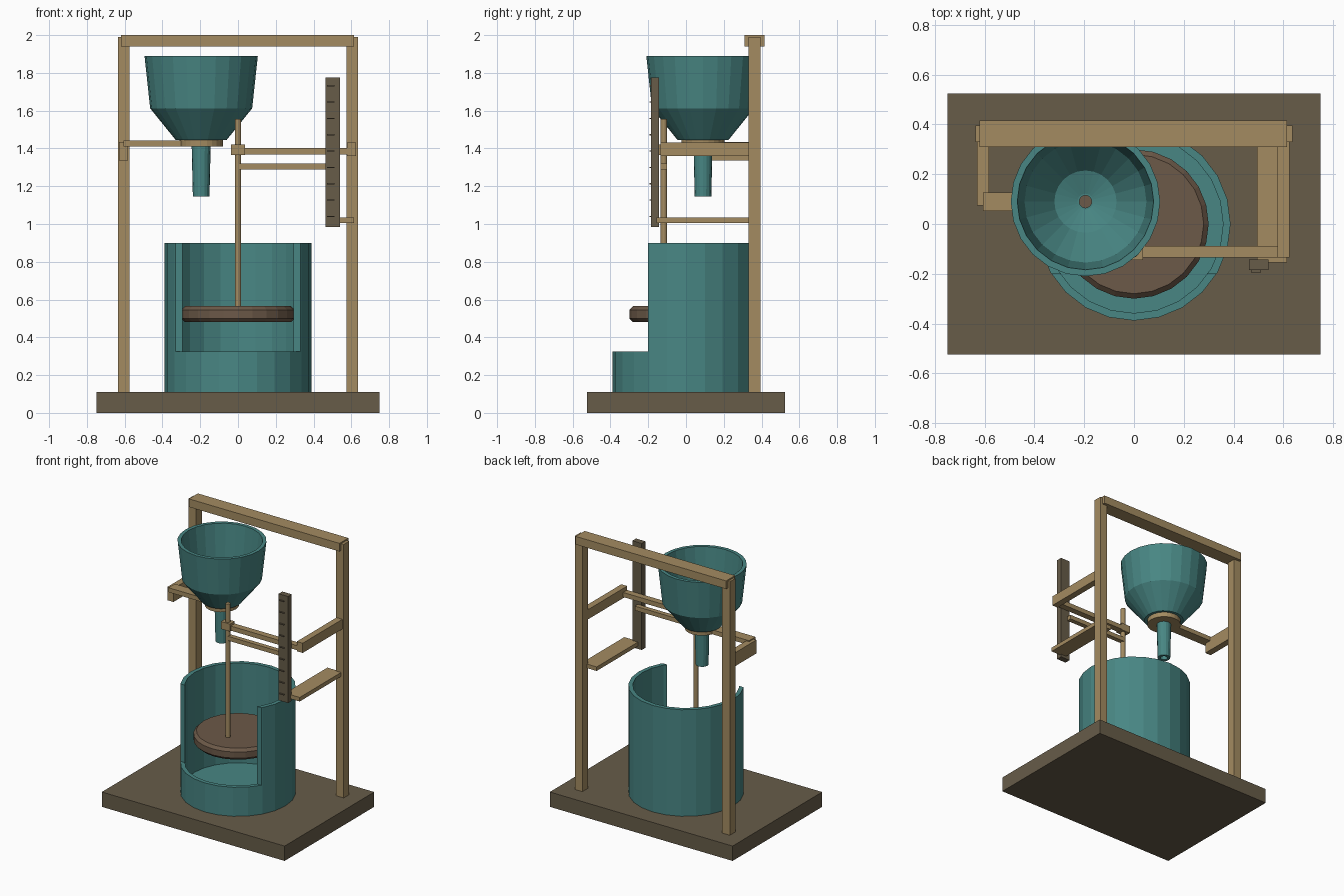
import bpy
import bmesh
import math

cube = bpy.data.objects.get("Cube")
if cube:
    bpy.data.objects.remove(cube, do_unlink=True)


def material(name, rgb):
    mat = bpy.data.materials.new(name)
    mat.use_nodes = True
    mat.diffuse_color = (*rgb, 1)
    mat.node_tree.nodes["Principled BSDF"].inputs["Base Color"].default_value = (*rgb, 1)
    return mat


teal = material("teal", (0.065, 0.24, 0.23))
tan = material("light wood", (0.37, 0.26, 0.12))
brown = material("dark wood", (0.135, 0.107, 0.066))
umber = material("reddish wood", (0.15, 0.1, 0.065))


def finish(name, bm, mat):
    bmesh.ops.recalc_face_normals(bm, faces=bm.faces)
    mesh = bpy.data.meshes.new(name)
    bm.to_mesh(mesh)
    bm.free()
    mesh.materials.append(mat)
    obj = bpy.data.objects.new(name, mesh)
    bpy.context.collection.objects.link(obj)
    return obj


def box(name, xs, ys, zs, mat):
    """Box spanning the given ranges."""
    bm = bmesh.new()
    bmesh.ops.create_cube(bm, size=1)
    for v in bm.verts:
        v.co = [r[0] + (c + 0.5) * (r[1] - r[0]) for r, c in zip((xs, ys, zs), v.co)]
    return finish(name, bm, mat)


def lathe(name, profile, centre, mat, sides=24, closed=False):
    """Turn (radius, z) points about a vertical axis; closed makes a hollow ring."""
    bm = bmesh.new()
    rings = []
    for r, z in profile:
        angles = [2 * math.pi * i / sides for i in range(sides)]
        if r == 0:
            rings.append([bm.verts.new((*centre, z))] * sides)
        else:
            rings.append([bm.verts.new((centre[0] + r * math.cos(a),
                                        centre[1] + r * math.sin(a), z)) for a in angles])
    pairs = list(zip(rings, rings[1:]))
    if closed:
        pairs.append((rings[-1], rings[0]))
    for low, high in pairs:
        for i in range(sides):
            j = (i + 1) % sides
            corners = [low[i], low[j], high[j], high[i]]
            bm.faces.new(list(dict.fromkeys(corners)))
    return finish(name, bm, mat)


# Base and frame
box("base", (-0.75, 0.75), (-0.525, 0.525), (0, 0.11), brown)
for side, x in (("left", 0.605), ("right", -0.605)):
    box(side + "_post", (x - 0.031, x + 0.031), (0.33, 0.395), (0.11, 1.99), tan)
box("crossbeam", (-0.62, 0.615), (0.31, 0.415), (1.94, 2), tan)

# Tank with its front opened above a low lip
tank = lathe("tank", [(0, 0.11), (0.388, 0.11), (0.388, 0.9), (0.358, 0.9),
                      (0.358, 0.16), (0, 0.16)], (0, 0), teal)
cutter = box("tank_cutter", (-1, 1), (-1, -0.2), (0.325, 1.2), teal)
cut = tank.modifiers.new("front opening", "BOOLEAN")
cut.operation = "DIFFERENCE"
cut.solver = "EXACT"
cut.object = cutter
bpy.context.view_layer.objects.active = tank
bpy.ops.object.modifier_apply(modifier=cut.name)
bpy.data.objects.remove(cutter, do_unlink=True)

# Float and its rod
lathe("float", [(0, 0.48), (0.28, 0.48), (0.3, 0.5), (0.3, 0.545), (0.28, 0.565), (0, 0.565)],
      (0, 0), umber)
rod_spot = (0, -0.117)
lathe("float_rod", [(0, 0.55), (0.017, 0.55), (0.017, 1.555), (0, 1.555)], rod_spot, tan, 12)

# Rod guide, pointer and their bracket
box("rod_guide", (-0.038, 0.036), (-0.145, -0.09), (1.365, 1.42), tan)
box("guide_arm", (0.03, 0.6), (-0.135, -0.088), (1.368, 1.402), tan)
box("pointer", (0, 0.49), (-0.135, -0.1), (1.288, 1.32), tan)
box("guide_bracket", (0.577, 0.625), (-0.135, 0.35), (1.36, 1.432), tan)

# Measuring scale with ticks, on its plank
box("scale", (0.463, 0.54), (-0.185, -0.142), (0.985, 1.775), brown)
for i in range(9):
    z = 1.04 + i * 0.0865
    box("scale_tick", (0.47, 0.51), (-0.194, -0.184), (z - 0.003, z + 0.003), brown)
box("scale_plank", (0.495, 0.615), (-0.155, 0.34), (1.005, 1.035), tan)

# Funnel support
spot = (-0.195, 0.09)
box("funnel_bracket", (-0.63, -0.582), (0.075, 0.34), (1.335, 1.435), tan)
box("funnel_arm", (-0.607, -0.29), (0.052, 0.127), (1.41, 1.443), tan)
lathe("funnel_collar", [(0.045, 1.41), (0.115, 1.41), (0.115, 1.445), (0.045, 1.445)],
      spot, tan, closed=True)

# Hollow funnel and outlet pipe
lathe("funnel", [(0.3, 1.89), (0.27, 1.612), (0.135, 1.445), (0.025, 1.445),
                 (0.125, 1.475), (0.245, 1.62), (0.274, 1.89)], spot, teal, closed=True)
lathe("outlet_pipe", [(0.051, 1.447), (0.044, 1.145), (0.025, 1.145), (0.025, 1.447)],
      spot, teal, 16, closed=True)
